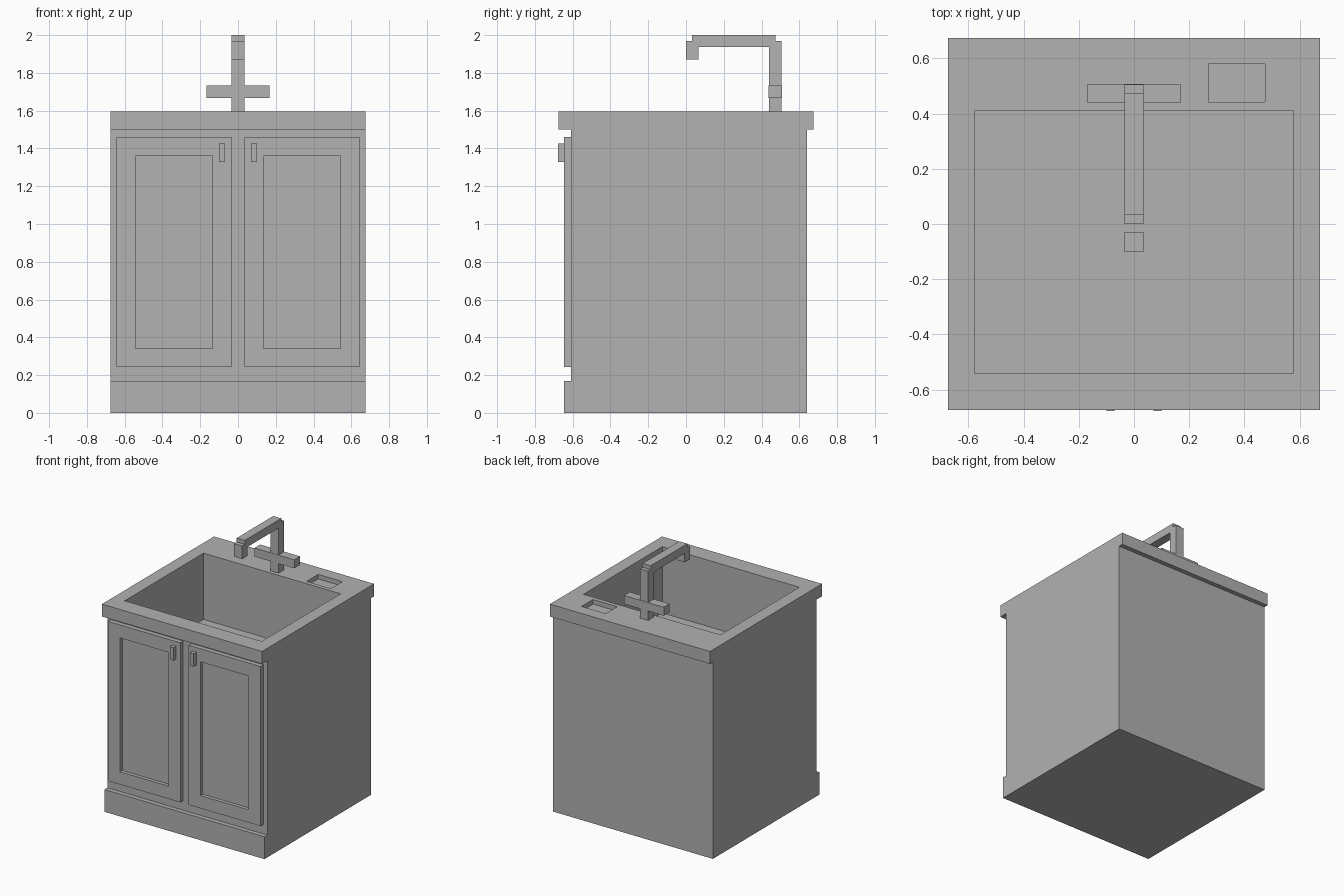
import bpy
import bmesh

cube = bpy.data.objects.get("Cube")
if cube:
    bpy.data.objects.remove(cube, do_unlink=True)

grey = bpy.data.materials.new("plain_grey")
grey.use_nodes = True
colour = (0.445, 0.445, 0.445, 1)
grey.diffuse_color = colour
for node in grey.node_tree.nodes:
    if node.type == 'BSDF_PRINCIPLED':
        node.inputs["Base Color"].default_value = colour


def extrude_profile(name, points, half_width):
    """Side profile of (y, z) points extruded evenly across x."""
    bm = bmesh.new()
    face = bm.faces.new([bm.verts.new((-half_width, y, z)) for y, z in points])
    result = bmesh.ops.extrude_face_region(bm, geom=[face])
    moved = [v for v in result["geom"] if isinstance(v, bmesh.types.BMVert)]
    bmesh.ops.translate(bm, verts=moved, vec=(2 * half_width, 0, 0))
    bmesh.ops.recalc_face_normals(bm, faces=bm.faces)
    mesh = bpy.data.meshes.new(name)
    bm.to_mesh(mesh)
    bm.free()
    mesh.materials.append(grey)
    obj = bpy.data.objects.new(name, mesh)
    bpy.context.collection.objects.link(obj)
    return obj


def box(name, xs, ys, zs):
    """Axis-aligned box from its x, y and z ranges."""
    (x0, x1), (y0, y1), (z0, z1) = sorted(xs), ys, zs
    obj = extrude_profile(name, [(y0, z0), (y1, z0), (y1, z1), (y0, z1)], (x1 - x0) / 2)
    for v in obj.data.vertices:
        v.co.x += (x0 + x1) / 2
    return obj


def cut(obj, xs, ys, zs):
    """Carve a box-shaped recess out of an object."""
    cutter = box("cutter", xs, ys, zs)
    cutter.hide_render = True
    mod = obj.modifiers.new("recess", 'BOOLEAN')
    mod.operation = 'DIFFERENCE'
    mod.solver = 'EXACT'
    mod.object = cutter
    bpy.context.view_layer.objects.active = obj
    bpy.ops.object.modifier_apply(modifier=mod.name)
    bpy.data.objects.remove(cutter, do_unlink=True)


TOP = 1.595
FRONT = -0.61
FLOOR = 1.09

# Cabinet with plinth and overhanging countertop
cabinet = extrude_profile("sink_cabinet", [
    (-0.645, 0), (0.64, 0), (0.64, 1.5), (0.675, 1.5), (0.675, TOP),
    (-0.675, TOP), (-0.675, 1.5), (FRONT, 1.5), (FRONT, 0.17), (-0.645, 0.17)], 0.675)

# Basin, soap tray and drain
cut(cabinet, (-0.578, 0.578), (-0.54, 0.41), (FLOOR, 1.7))
cut(cabinet, (0.27, 0.475), (0.442, 0.58), (TOP - 0.035, 1.7))
cut(cabinet, (-0.035, 0.035), (-0.1, -0.03), (FLOOR - 0.02, FLOOR + 0.1))

# Doors with sunken panels, and their handles
for side, s in (("right", -1), ("left", 1)):
    door = box(side + "_door", (s * 0.035, s * 0.643), (-0.645, FRONT), (0.243, 1.46))
    cut(door, (s * 0.135, s * 0.542), (-0.7, FRONT - 0.008), (0.34, 1.36))
    box(side + "_door_handle", (s * 0.07, s * 0.1), (-0.678, -0.645), (1.327, 1.425))

# Tap: post, arm and spout in one bent profile, with a cross bar
extrude_profile("tap", [
    (0.505, TOP), (0.505, 1.97), (0.473, 1.97), (0.473, 2), (0.033, 2),
    (0.033, 1.97), (0, 1.97), (0, 1.87), (0.065, 1.87), (0.065, 1.938),
    (0.44, 1.938), (0.44, TOP)], 0.034)
box("tap_cross_bar", (-0.168, 0.168), (0.438, 0.508), (1.668, 1.733))
